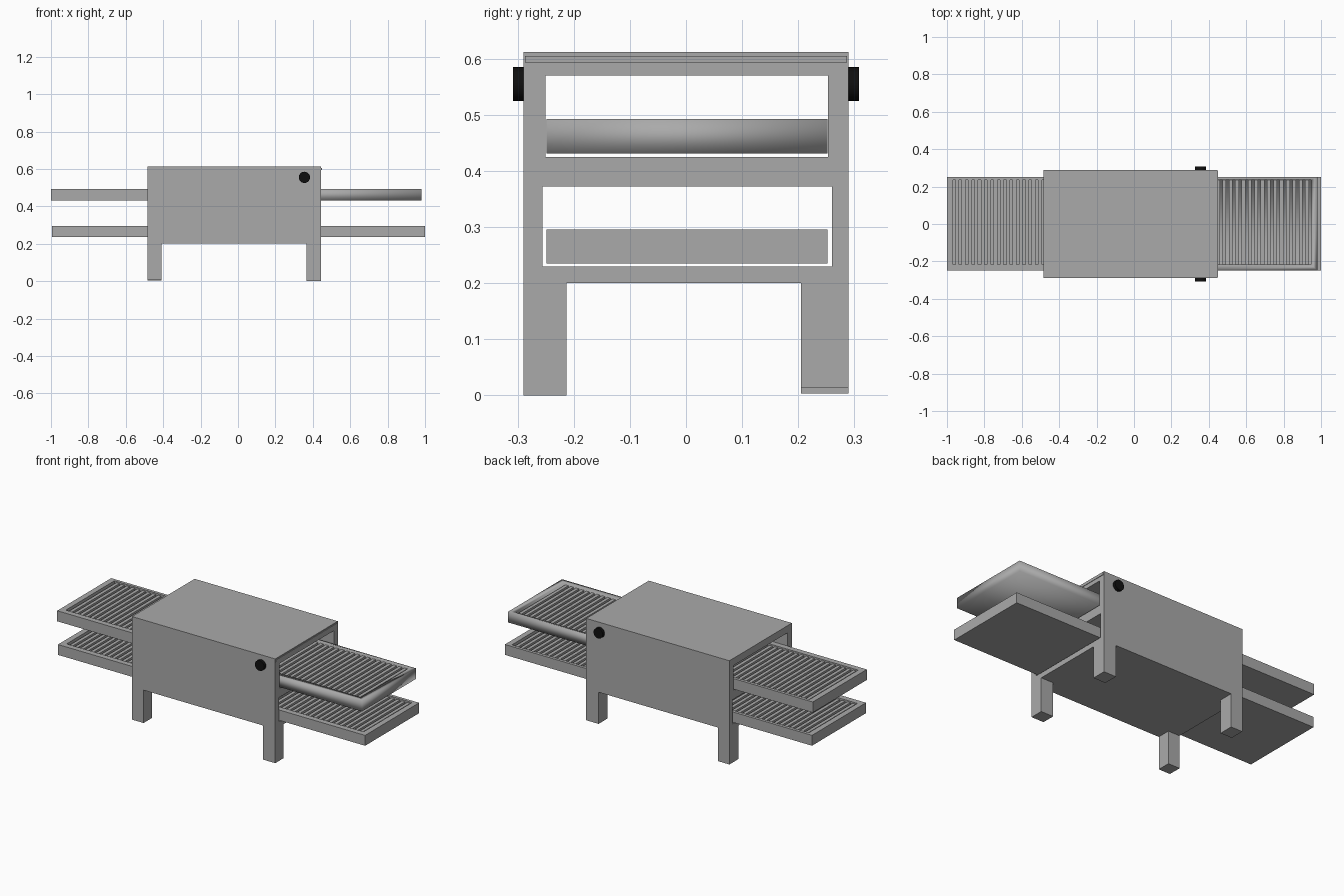
import bpy, bmesh, math

if "Cube" in bpy.data.objects:
    bpy.data.objects.remove(bpy.data.objects["Cube"])


def material(name, rgb):
    m = bpy.data.materials.new(name)
    m.diffuse_color = (*rgb, 1)
    m.use_nodes = True
    m.node_tree.nodes["Principled BSDF"].inputs["Base Color"].default_value = m.diffuse_color
    return m


steel = material("brushed grey", (0.4, 0.4, 0.4))
black = material("knob black", (0.005, 0.005, 0.005))


def add_box(bm, x0, x1, y0, y1, z0, z1):
    vs = bmesh.ops.create_cube(bm, size=1)["verts"]
    for v in vs:
        v.co = ((x0 + x1) / 2 + v.co.x * (x1 - x0),
                (y0 + y1) / 2 + v.co.y * (y1 - y0),
                (z0 + z1) / 2 + v.co.z * (z1 - z0))


def finish(bm, name, mat):
    me = bpy.data.meshes.new(name)
    bm.to_mesh(me)
    bm.free()
    ob = bpy.data.objects.new(name, me)
    bpy.context.collection.objects.link(ob)
    me.materials.append(mat)
    return ob


def box(name, *dims, mat=steel):
    bm = bmesh.new()
    add_box(bm, *dims)
    return finish(bm, name, mat)


def cut(ob, *dims):
    cutter = box("cutter", *dims)
    cutter.hide_render = True
    mod = ob.modifiers.new("cut", "BOOLEAN")
    mod.operation, mod.solver, mod.object = "DIFFERENCE", "EXACT", cutter
    bpy.context.view_layer.objects.active = ob
    bpy.ops.object.modifier_apply(modifier=mod.name)
    bpy.data.objects.remove(cutter)


# oven housing: block with two tunnels, legs left by two crossing cuts
body = box("oven_housing", -0.485, 0.445, -0.29, 0.29, 0, 0.612)
cut(body, -1, 1, -0.25, 0.253, 0.425, 0.57)
cut(body, -1, 1, -0.256, 0.26, 0.23, 0.372)
cut(body, -0.41, 0.365, -1, 1, -0.1, 0.2)
cut(body, -1, 1, -0.213, 0.205, -0.1, 0.2)

# slightly uneven feet
for v in body.data.vertices:
    if v.co.z < 0.01:
        right, back = v.co.x > 0, v.co.y > 0
        v.co.z = (0.014 if back else 0) if right else (0.003 if back else 0.007)

# trim strip on the right end of the roof
box("roof_trim", 0.444, 0.448, -0.287, 0.287, 0.593, 0.605)


def tray(name, x0, x1, z0, z1, end):
    """Conveyor half: pan open toward the centre, rim on the outer end."""
    y0, y1, rim = -0.249, 0.252, 0.033
    bm = bmesh.new()
    add_box(bm, x0, x1, y0, y1, z0, z1)
    bm.faces.ensure_lookup_table()
    pan = finish(bm, name, steel)
    a = x0 + rim if end < 0 else x0 - 0.1
    b = x1 - rim if end > 0 else x1 + 0.1
    cut(pan, a, b, y0 + rim, y1 - 0.018, z0 + 0.02, z1 + 0.1)
    # cross slats of the conveyor
    bm = bmesh.new()
    pitch, width = 0.034, 0.020
    for i in range(int((x1 - x0 - rim) / pitch)):
        x = (x0 + rim + 0.012 + i * pitch) if end < 0 else (x1 - rim - 0.012 - width - i * pitch)
        add_box(bm, x, x + width, y0 + rim, y1 - 0.018, z0 + 0.02, z1 - 0.008)
    finish(bm, name + "_slats", steel)
    return pan


tray("upper_tray_left", -1.0, 0, 0.431, 0.493, -1)
upper_right = tray("upper_tray_right", 0, 0.98, 0.431, 0.493, 1)
tray("lower_tray_left", -0.995, 0, 0.235, 0.296, -1)
tray("lower_tray_right", 0, 1.0, 0.235, 0.296, 1)

# this tray has a soft rolled look
for p in upper_right.data.polygons:
    p.use_smooth = True

# control knobs on both sides
for side, label in ((-1, "front"), (1, "back")):
    bpy.ops.mesh.primitive_cylinder_add(vertices=24, radius=0.03, depth=0.03,
                                        location=(0.355, side * 0.293, 0.555),
                                        rotation=(math.pi / 2, 0, 0))
    knob = bpy.context.object
    knob.name = label + "_knob"
    knob.data.materials.append(black)
    bpy.ops.object.shade_smooth_by_angle()
